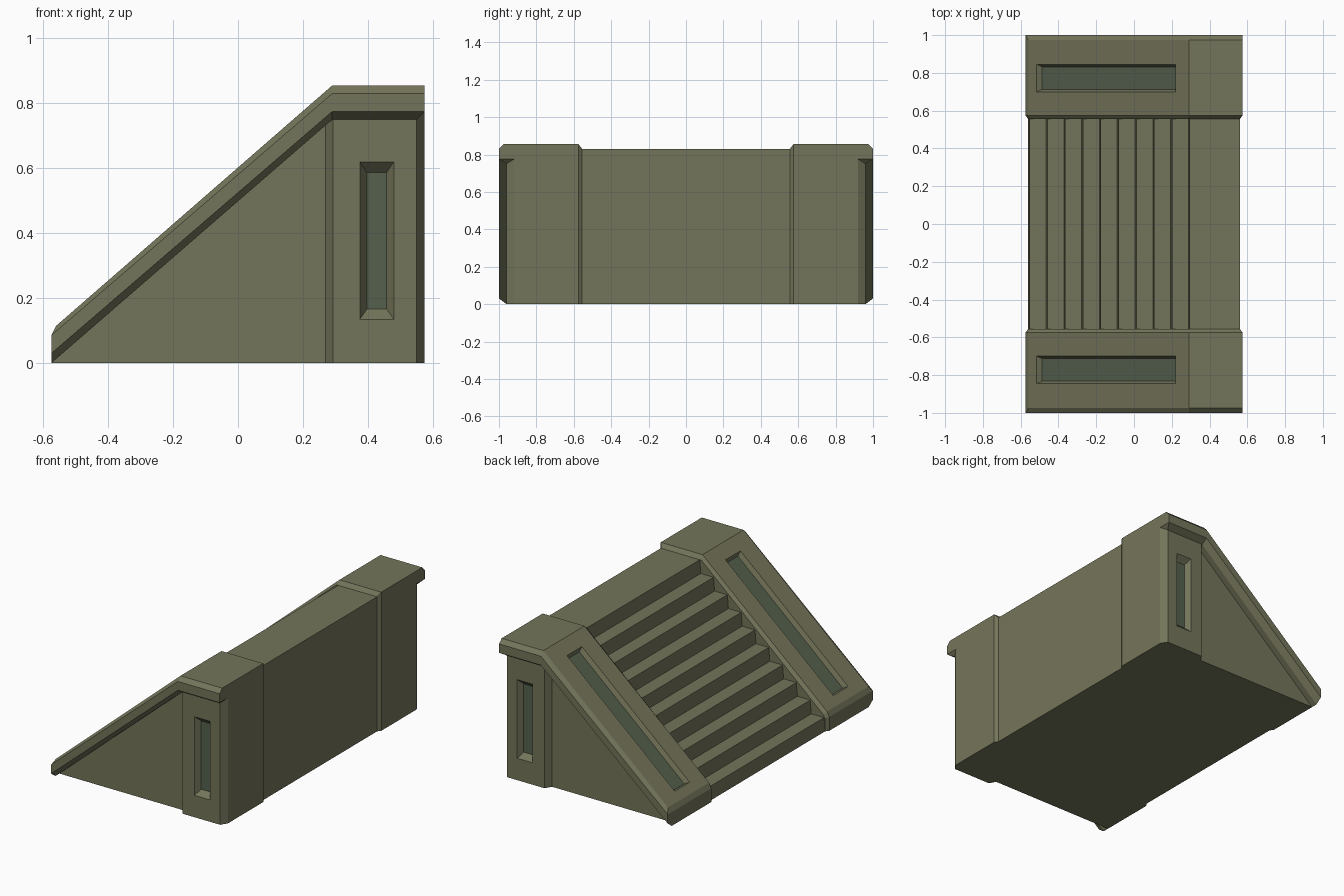
import bpy, bmesh
from mathutils import Vector

if "Cube" in bpy.data.objects:
    bpy.data.objects.remove(bpy.data.objects["Cube"])


def material(name, rgb):
    m = bpy.data.materials.new(name)
    m.diffuse_color = (*rgb, 1)
    m.use_nodes = True
    m.node_tree.nodes["Principled BSDF"].inputs["Base Color"].default_value = m.diffuse_color
    return m


STONE = material("olive_stone", (0.175, 0.178, 0.103))
PANEL = material("dark_green_panel", (0.09, 0.118, 0.075))


def finish(name, bm, mat):
    bmesh.ops.remove_doubles(bm, verts=bm.verts, dist=1e-5)
    bmesh.ops.recalc_face_normals(bm, faces=bm.faces)
    me = bpy.data.meshes.new(name)
    bm.to_mesh(me)
    bm.free()
    me.materials.append(mat)
    ob = bpy.data.objects.new(name, me)
    bpy.context.collection.objects.link(ob)
    return ob


def loft(bm, rings, cap_start=True, cap_end=True):
    vs = [[bm.verts.new(p) for p in r] for r in rings]
    n = len(vs[0])
    for a, b in zip(vs, vs[1:]):
        for i in range(n):
            j = (i + 1) % n
            bm.faces.new((a[i], a[j], b[j], b[i]))
    if cap_start:
        bm.faces.new(vs[0])
    if cap_end:
        bm.faces.new(vs[-1])


def solid(name, rings, mat=STONE):
    bm = bmesh.new()
    loft(bm, rings)
    return finish(name, bm, mat)


def recess(target, name, quad, inner, normal, depth):
    """Cut a tapered pocket and lay a coloured panel on its floor."""
    n = Vector(normal).normalized()
    q = [Vector(p) for p in quad]
    f = [Vector(p) - n * depth for p in inner]
    over = [a + (a - b) * 0.5 for a, b in zip(q, f)]
    cutter = solid("recess_cutter", [over, f])
    mod = target.modifiers.new("recess", 'BOOLEAN')
    mod.operation, mod.solver, mod.object = 'DIFFERENCE', 'EXACT', cutter
    bpy.context.view_layer.objects.active = target
    bpy.ops.object.modifier_apply(modifier=mod.name)
    bpy.data.objects.remove(cutter)
    solid(name, [[p - n * 0.003 for p in f], [p + n * 0.002 for p in f]], PANEL)


# Profiles in x, z: shared outline, then floor points (wall) or underside (coping)
TOP = [(-.575, 0), (-.575, .085), (-.56, .115), (.29, .855), (.575, .855), (.575, .775)]
INSET = [(-.56, 0), (-.56, .08), (-.548, .1), (.283, .83), (.56, .83), (.56, .775)]
FLOOR = [(.575, 0), (.2, 0)]
UNDER = [(.55, .75), (.29, .75)]
LIP = [(-.575, .03), (-.575, .085), (-.574, .0865), (.29, .83), (.575, .83), (.575, .775),
       (.575, .775), (.29, .775)]
MID = [(a[0] + (b[0] - a[0]) * .375, a[1] + (b[1] - a[1]) * .375)
       for a, b in zip([TOP[0]] + UNDER, [LIP[0]] + LIP[6:])]

for s, side in ((-1, "front"), (1, "back")):
    def ring(y, pts):
        return [(x, s * y, z) for x, z in pts]

    # Side wall with its overhanging coping
    bm = bmesh.new()
    loft(bm, [ring(.555, INSET + [(.56, 0), (.2, 0)]), ring(.575, TOP + FLOOR),
              ring(.92, TOP + FLOOR)], cap_end=False)
    loft(bm, [ring(.92, TOP + UNDER), ring(.96, TOP + UNDER),
              ring(.975, [MID[0]] + TOP[1:] + MID[1:]), ring(1, LIP)], cap_start=False)
    bm.faces.new([bm.verts.new(p) for p in
                  ring(.92, [TOP[0]] + UNDER[::-1] + [TOP[5]] + FLOOR)])
    wall = finish(side + "_side_wall", bm, STONE)

    # Long recess on the slope
    def on_slope(x, y):
        return (x, s * y, .115 + (x + .56) * .74 / .85)
    recess(wall, side + "_slope_panel",
           [on_slope(x, y) for x, y in ((-.515, .7), (.22, .7), (.22, .845), (-.515, .845))],
           [on_slope(x, y) for x, y in ((-.505, .713), (.21, .713), (.21, .832), (-.505, .832))],
           (-.74, 0, .85), .03)

    # Chamfered post with an upright recess
    plan = [(.27, .92), (.293, .96), (.55, .96), (.575, .92), (.575, .85), (.27, .85)]
    post = solid(side + "_post", [[(x, s * y, z) for x, y in plan] for z in (0, .775)])
    # open the wall behind the pocket only as deep as the post overlap allows
    recess(post, side + "_post_panel",
           ring(.96, [(.375, .135), (.48, .135), (.48, .62), (.375, .62)]),
           ring(.96, [(.397, .166), (.458, .166), (.458, .587), (.397, .587)]),
           (0, s, 0), .035)

# Stair block between the walls
N, RUN, RISE = 10, .0942, .083
steps = [(.56, 0)]
for i in range(N):
    x = -.56 + i * RUN
    steps += [(x, i * RISE), (x + .007, (i + 1) * RISE)]
steps.append((.56, .83))
solid("stairs", [[(x, y, z) for x, z in steps] for y in (-.555, .555)])
